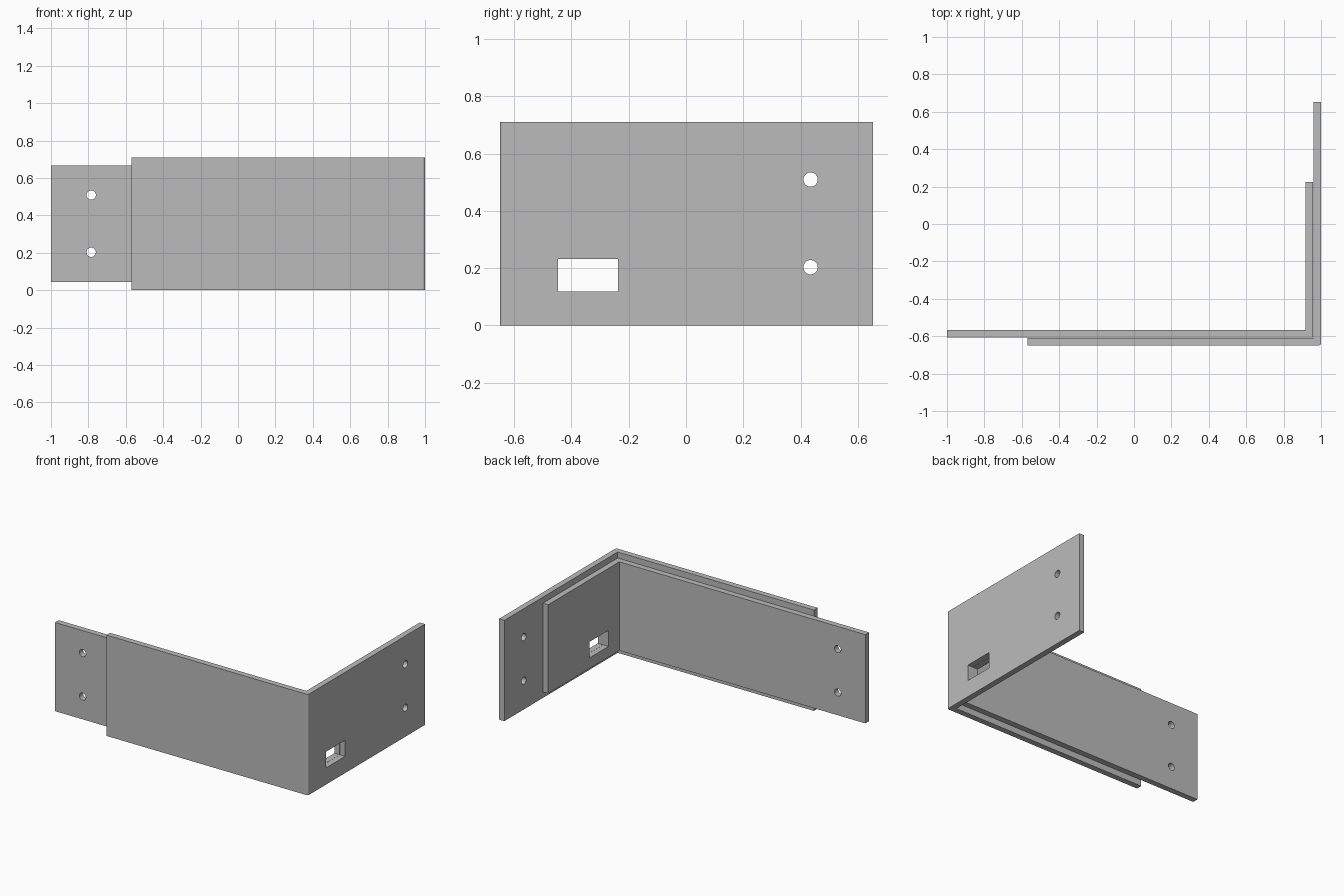
import bpy
import bmesh
from math import cos, sin, pi

if "Cube" in bpy.data.objects:
    bpy.data.objects.remove(bpy.data.objects["Cube"], do_unlink=True)

metal = bpy.data.materials.new("plain grey")
metal.use_nodes = True
GREY = (0.5, 0.5, 0.5, 1)
metal.diffuse_color = GREY
metal.node_tree.nodes["Principled BSDF"].inputs["Base Color"].default_value = GREY


def prism(name, outline, z0, z1):
    """Extrude a plan outline from z0 up to z1."""
    bm = bmesh.new()
    face = bm.faces.new([bm.verts.new((x, y, z0)) for x, y in outline])
    top = bmesh.ops.extrude_face_region(bm, geom=[face])["geom"]
    for v in top:
        if isinstance(v, bmesh.types.BMVert):
            v.co.z = z1
    bmesh.ops.recalc_face_normals(bm, faces=bm.faces)
    mesh = bpy.data.meshes.new(name)
    bm.to_mesh(mesh)
    bm.free()
    mesh.materials.append(metal)
    obj = bpy.data.objects.new(name, mesh)
    bpy.context.collection.objects.link(obj)
    return obj


def angle_plate(name, x0, x1, y0, y1, thick, z0, z1, radius=0):
    """L-shaped plate with its corner at (x1, y0), optionally rounded."""
    corner = [(x1, y0)]
    if radius:
        arc = [-pi / 2 + i * pi / 8 for i in range(5)]
        corner = [(x1 - radius + radius * cos(a), y0 + radius + radius * sin(a)) for a in arc]
    outline = [(x0, y0)] + corner + [(x1, y1), (x1 - thick, y1),
                                     (x1 - thick, y0 + thick), (x0, y0 + thick)]
    return prism(name, outline, z0, z1)


def cut(target, cutter):
    """Subtract a hidden cutter from the target."""
    cutter.hide_render = True
    cutter.hide_viewport = True
    mod = target.modifiers.new(cutter.name, "BOOLEAN")
    mod.operation = "DIFFERENCE"
    mod.solver = "EXACT"
    mod.object = cutter


def hole_cutter(name, location, axis, radius=0.025):
    bpy.ops.mesh.primitive_cylinder_add(vertices=32, radius=radius, depth=0.2, location=location,
                                        rotation=(pi / 2, 0, 0) if axis == "y" else (0, pi / 2, 0))
    obj = bpy.context.object
    obj.name = name
    obj.data.materials.append(metal)
    return obj


# Outer and inner angle plates
outer = angle_plate("outer_angle_plate", -0.57, 1, -0.65, 0.652, 0.041, 0, 0.71, 0.014)
inner = angle_plate("inner_angle_plate", -1, 0.958, -0.608, 0.225, 0.041, 0.043, 0.668)

# Rectangular window through both plates
window = prism("window_cutter", [(0.8, -0.447), (1.1, -0.447), (1.1, -0.237), (0.8, -0.237)],
               0.118, 0.231)
cut(outer, window)
cut(inner, window)

# Screw holes in the free end of each plate
for level, z in (("lower", 0.203), ("upper", 0.509)):
    cut(outer, hole_cutter(level + "_outer_hole_cutter", (0.98, 0.435, z), "x"))
    cut(inner, hole_cutter(level + "_inner_hole_cutter", (-0.785, -0.59, z), "y"))

# Smooth shading with sharp edges kept
bpy.ops.object.select_all(action="DESELECT")
for obj in (outer, inner):
    for poly in obj.data.polygons:
        poly.use_smooth = False
